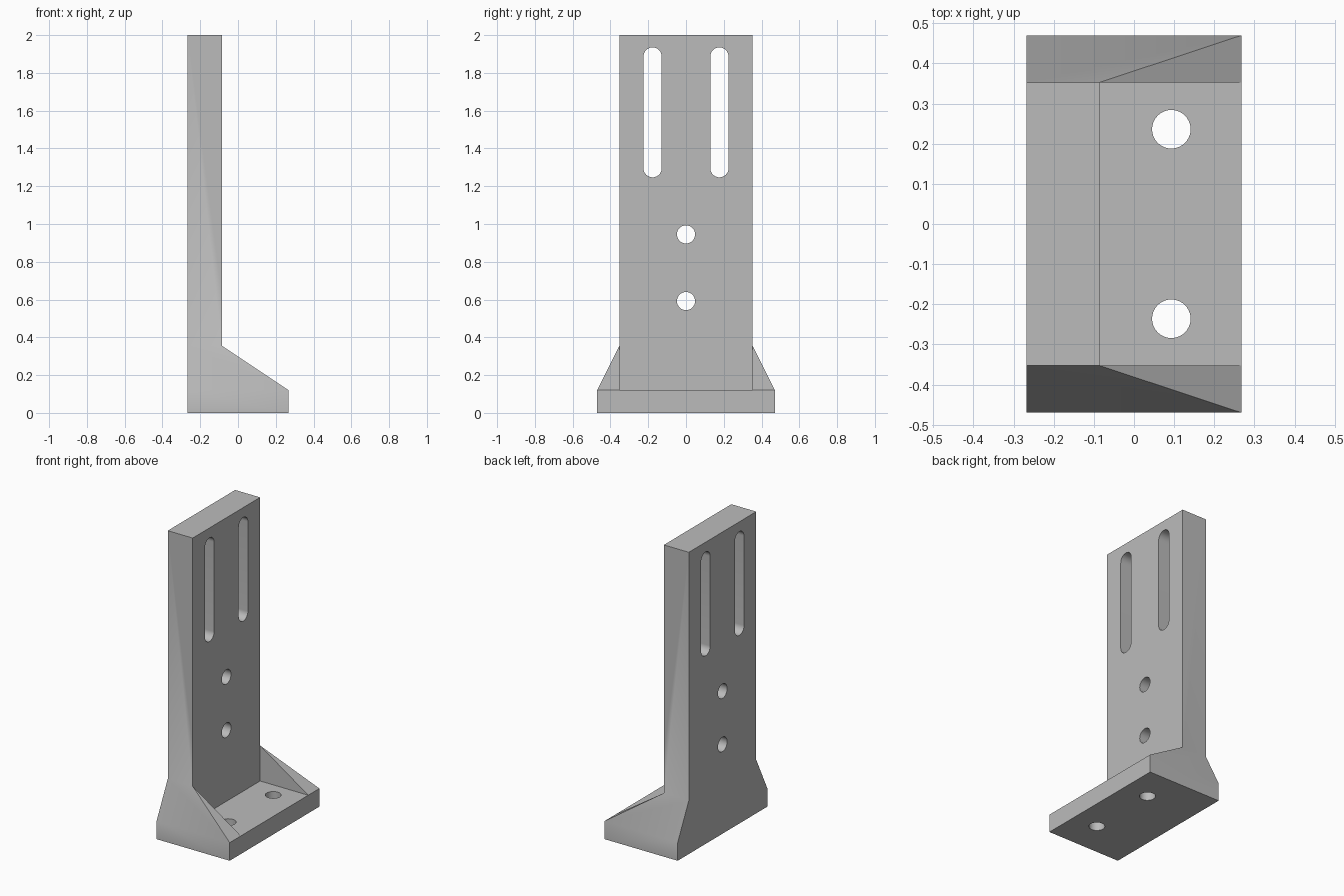
import bpy, bmesh
from math import cos, sin, pi, radians
from mathutils import Vector

if "Cube" in bpy.data.objects:
    bpy.data.objects.remove(bpy.data.objects["Cube"], do_unlink=True)

BACK, FRONT, INNER = -0.268, 0.268, -0.085   # x of rear face, toe, upright face
HALF_W, HALF_BASE = 0.353, 0.47              # half widths of upright and base
BASE_H, RIB_H, TOP = 0.12, 0.355, 2.0
R = 0.048                                    # radius of all holes and slots

grey = bpy.data.materials.new("plain grey")
grey.use_nodes = True
COLOUR = (0.5, 0.5, 0.5, 1)
grey.diffuse_color = COLOUR
grey.node_tree.nodes["Principled BSDF"].inputs["Base Color"].default_value = COLOUR


def make_object(name, bm):
    bmesh.ops.recalc_face_normals(bm, faces=bm.faces)
    mesh = bpy.data.meshes.new(name)
    bm.to_mesh(mesh)
    bm.free()
    mesh.materials.append(grey)
    obj = bpy.data.objects.new(name, mesh)
    bpy.context.collection.objects.link(obj)
    return obj


def add_prism(bm, points, direction):
    """Extrude a closed outline along a direction."""
    face = bm.faces.new([bm.verts.new(p) for p in points])
    new = bmesh.ops.extrude_face_region(bm, geom=[face], use_keep_orig=True)["geom"]
    verts = [v for v in new if isinstance(v, bmesh.types.BMVert)]
    bmesh.ops.translate(bm, verts=verts, vec=direction)


def slot_outline(low, high, steps=20):
    """Stadium outline as (across, along) pairs."""
    arc = [pi * i / steps for i in range(steps + 1)]
    return ([(R * cos(a), high + R * sin(a)) for a in arc]
            + [(-R * cos(a), low - R * sin(a)) for a in arc])


def circle_outline(steps=40):
    return [(R * cos(2 * pi * i / steps), R * sin(2 * pi * i / steps)) for i in range(steps)]


# Flared foot as a convex hull, with the upright extruded from its top
bm = bmesh.new()
for s in (-1, 1):
    for x in (BACK, FRONT):
        for z in (0, BASE_H):
            bm.verts.new((x, s * HALF_BASE, z))
    for x in (BACK, INNER):
        bm.verts.new((x, s * HALF_W, RIB_H))
bmesh.ops.convex_hull(bm, input=bm.verts[:])
bmesh.ops.dissolve_limit(bm, angle_limit=radians(1), verts=bm.verts[:], edges=bm.edges[:])
top = max(bm.faces, key=lambda f: f.calc_center_median().z)
new = bmesh.ops.extrude_face_region(bm, geom=[top])["geom"]
bmesh.ops.delete(bm, geom=[f for f in bm.faces if f == top], context='FACES_ONLY')
for v in new:
    if isinstance(v, bmesh.types.BMVert):
        v.co.z = TOP
bracket = make_object("mounting_bracket", bm)

# Pocket between the two side ribs
bm = bmesh.new()
add_prism(bm, [(x, y, BASE_H) for x, y in ((INNER, -HALF_W), (FRONT + 0.2, -HALF_W),
                                           (FRONT + 0.2, HALF_W), (INNER, HALF_W))],
          Vector((0, 0, 0.5)))
pocket = make_object("pocket_cutter", bm)

# Slots and round holes through the upright, and bolt holes through the base
bm = bmesh.new()
through_x = Vector((0.5, 0, 0))
for s in (-1, 1):
    add_prism(bm, [(-0.5, s * 0.177 + a, z) for a, z in slot_outline(1.295, 1.887)], through_x)
    add_prism(bm, [(0.093 + a, s * 0.236 + b, -0.1) for a, b in circle_outline()],
              Vector((0, 0, 0.4)))
for z in (0.592, 0.945):
    add_prism(bm, [(-0.5, a, z + b) for a, b in circle_outline()], through_x)
holes = make_object("hole_cutter", bm)

# Cut, then smooth everything but the sharp edges
bpy.ops.object.select_all(action='DESELECT')
bpy.context.view_layer.objects.active = bracket
bracket.select_set(True)
for cutter in (pocket, holes):
    cutter.hide_render = True
    mod = bracket.modifiers.new(cutter.name, 'BOOLEAN')
    mod.operation, mod.solver, mod.object = 'DIFFERENCE', 'EXACT', cutter
    bpy.ops.object.modifier_apply(modifier=mod.name)
    bpy.data.objects.remove(cutter, do_unlink=True)
bpy.ops.object.shade_smooth_by_angle(angle=radians(30))
